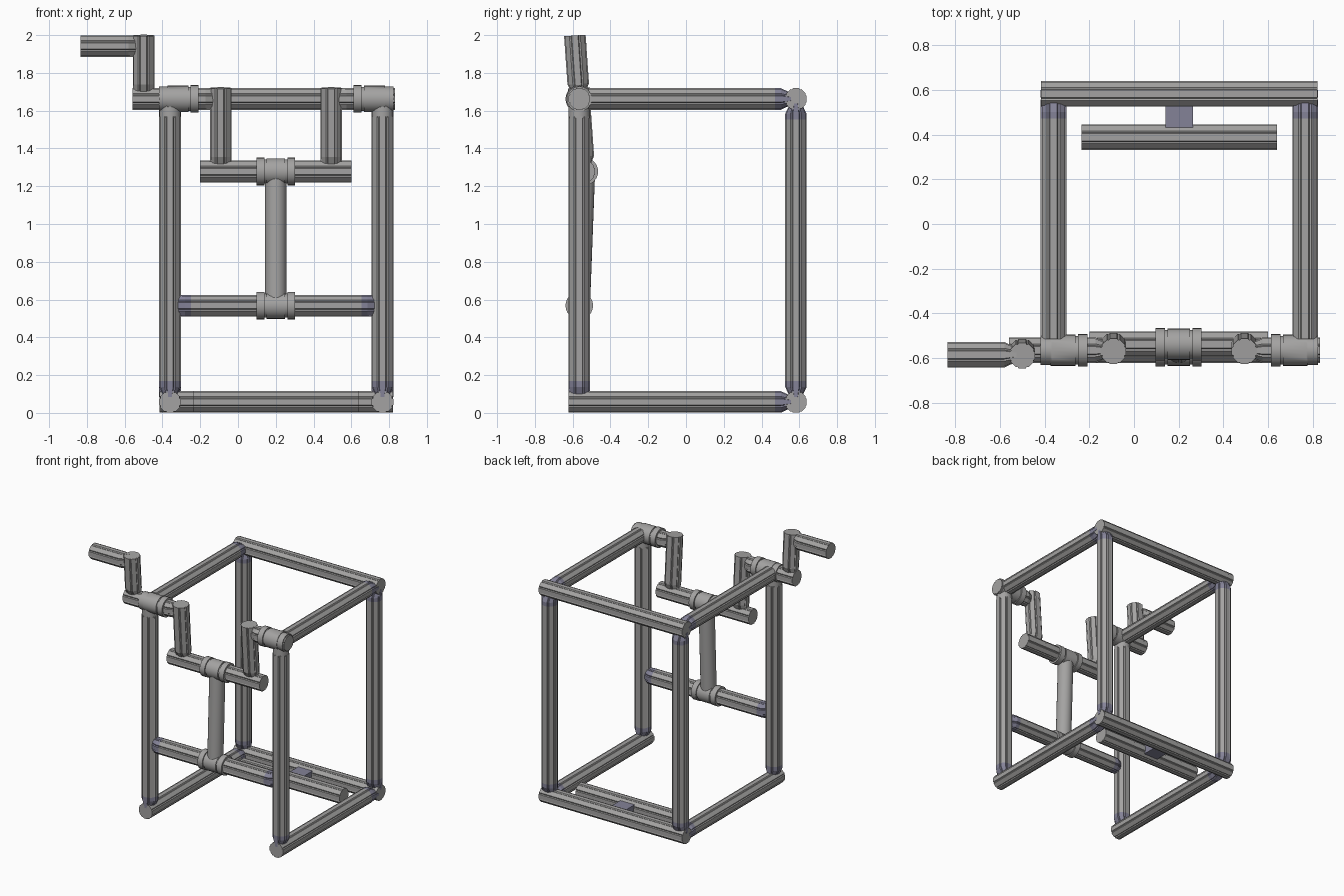
import bpy, bmesh
from math import cos, sin, radians, pi
from mathutils import Vector

cube = bpy.data.objects.get("Cube")
if cube:
    bpy.data.objects.remove(cube, do_unlink=True)


def material(name, rgb):
    m = bpy.data.materials.new(name)
    m.use_nodes = True
    m.diffuse_color = (*rgb, 1)
    m.node_tree.nodes["Principled BSDF"].inputs["Base Color"].default_value = (*rgb, 1)
    return m


GREY = material("warm grey", (0.37, 0.365, 0.36))
BLUE = material("blue grey joint", (0.23, 0.225, 0.31))

# Key positions of the frame
R = 0.0595
XL, XR, XM = -0.36, 0.765, 0.2
YF, YB = -0.565, 0.582
LOW, HIGH = 0.058, 1.662
X, Y, Z = Vector((1, 0, 0)), Vector((0, 1, 0)), Vector((0, 0, 1))

# Eight flat sides separated by shallow grooves
GROOVED = []
for k in range(8):
    for deg, r in ((-16, R), (16, R), (22.5, R * 0.9)):
        a = radians(45 * k + deg)
        GROOVED.append((r * cos(a), r * sin(a)))
ROUND = [(cos(2 * pi * k / 24), sin(2 * pi * k / 24)) for k in range(24)]


def loft(name, p0, p1, side, profile, stations, smooth=False):
    """Sweep profile from p0 to p1; stations are (distance, u scale, v scale, colour of next span)."""
    p0, p1 = Vector(p0), Vector(p1)
    d = (p1 - p0).normalized()
    v = d.cross(side).normalized()
    u = v.cross(d)
    bm = bmesh.new()
    rings = [[bm.verts.new(p0 + d * t + u * a * su + v * b * sv) for a, b in profile]
             for t, su, sv, _ in stations]
    n = len(profile)
    for i in range(len(rings) - 1):
        for k in range(n):
            f = bm.faces.new((rings[i][k], rings[i][(k + 1) % n],
                              rings[i + 1][(k + 1) % n], rings[i + 1][k]))
            f.material_index = stations[i][3]
    bm.faces.new(rings[0][::-1]).material_index = stations[0][3]
    bm.faces.new(rings[-1]).material_index = stations[-2][3]
    bmesh.ops.recalc_face_normals(bm, faces=bm.faces)
    me = bpy.data.meshes.new(name)
    bm.to_mesh(me)
    bm.free()
    ob = bpy.data.objects.new(name, me)
    bpy.context.collection.objects.link(ob)
    me.materials.append(GREY)
    me.materials.append(BLUE)
    if smooth:
        bpy.ops.object.select_all(action='DESELECT')
        bpy.context.view_layer.objects.active = ob
        ob.select_set(True)
        bpy.ops.object.shade_smooth_by_angle(angle=radians(35))
    return ob


def beam(name, p0, p1, side=X, start=None, end=None):
    """Grooved stick; start/end give the colour index of a wedge tip narrowed along side."""
    length = (Vector(p1) - Vector(p0)).length
    st = [(0, 1, 1, 0)]
    if start is not None:
        st = [(0, 0.55, 1, start), (0.055, 1, 1, start), (0.085, 1, 1, 0)]
    if end is None:
        st.append((length, 1, 1, 0))
    else:
        st += [(length - 0.085, 1, 1, end), (length - 0.055, 1, 1, end), (length, 0.55, 1, end)]
    return loft(name, p0, p1, side, GROOVED, st)


def pipe(name, p0, p1, r, side):
    length = (Vector(p1) - Vector(p0)).length
    return loft(name, p0, p1, side, ROUND, [(0, r, r, 0), (length, r, r, 0)], True)


def sleeve(name, x0, y, z, bands):
    """Round bearing along x made of bands (width, radius) with narrow gaps between."""
    st, t = [], 0
    for w, r in bands:
        st += [(t, r, r, 0), (t + w, r, r, 0)]
        t += w
    return loft(name, (x0, y, z), (x0 + t, y, z), Y, ROUND, st, True)


def crank_y(z):
    return YF - 0.07 * (z - HIGH)


# Back crossbeams and side frames
for z, level in ((LOW, "bottom"), (HIGH, "top")):
    beam("back_" + level + "_beam", (-0.415, YB, z), (0.82, YB, z), Y)
for x, name in ((XL, "right"), (XR, "left")):
    beam(name + "_bottom_beam", (x, -0.622, LOW), (x, YB - 0.025, LOW), Z, end=1)
    beam(name + "_top_beam", (x, YF + 0.05, HIGH), (x, YB - 0.025, HIGH), Z, end=1)
    beam(name + "_back_post", (x, YB, LOW + 0.025), (x, YB, HIGH - 0.025), Y, 1, 1)
    beam(name + "_front_post", (x, YF, LOW + 0.025), (x, YF, 1.57), X, start=1)
    pipe(name + "_post_socket", (x, YF, 1.56), (x, YF, HIGH), 0.057, X)

# Inner floor beam with its flat connector
beam("inner_floor_beam", (-0.235, 0.388, LOW), (0.64, 0.388, LOW), Y)
bpy.ops.mesh.primitive_cube_add(size=1, location=(0.202, 0.487, LOW))
plate = bpy.context.object
plate.name = "floor_connector"
plate.scale = (0.123, 0.13, 0.075)
plate.data.materials.append(BLUE)

# Front crossbar and the connecting rod
BAR_Z, THROW_Z = 0.568, 1.278
YT = crank_y(THROW_Z)
beam("front_crossbar", (XL + 0.025, YF, BAR_Z), (XR - 0.025, YF, BAR_Z), Y, 1, 1)
pipe("connecting_rod", (XM, YF, BAR_Z), (XM, YT, THROW_Z), 0.057, X)
RINGS = [(0.042, 0.073), (0.011, 0.064), (0.1, 0.07), (0.011, 0.064), (0.042, 0.073)]
sleeve("lower_rod_bearing", XM - 0.103, YF, BAR_Z, RINGS)
sleeve("upper_rod_bearing", XM - 0.103, YT, THROW_Z, RINGS)

# Crankshaft: throw bar, arms and two axle halves
beam("crank_throw_bar", (-0.2, YT, THROW_Z), (0.6, YT, THROW_Z), Y)
ARM_Z = THROW_Z + 0.025
for x, name in ((-0.092, "right"), (0.494, "left")):
    beam(name + "_crank_arm", (x, crank_y(ARM_Z), ARM_Z), (x, crank_y(1.72), 1.72), Y, start=0)
beam("right_axle", (-0.558, YF, HIGH), (-0.117, YF, HIGH), Y, end=0)
beam("left_axle", (0.519, YF, HIGH), (0.832, YF, HIGH), Y, start=0)

# Corner bearings around the axle
CORNER = [(0.045, 0.066), (0.006, 0.07), (0.105, 0.07), (0.011, 0.064), (0.043, 0.073)]
sleeve("right_axle_bearing", -0.418, YF, HIGH, CORNER)
sleeve("left_axle_bearing", 0.612, YF, HIGH, CORNER[::-1])

# Hand crank
beam("handle_arm", (-0.5, crank_y(1.687), 1.687), (-0.5, crank_y(1.998), 1.998), Y, start=0)
YH = crank_y(1.942)
beam("crank_handle", (-0.835, YH, 1.942), (-0.525, YH, 1.942), Y, end=0)
